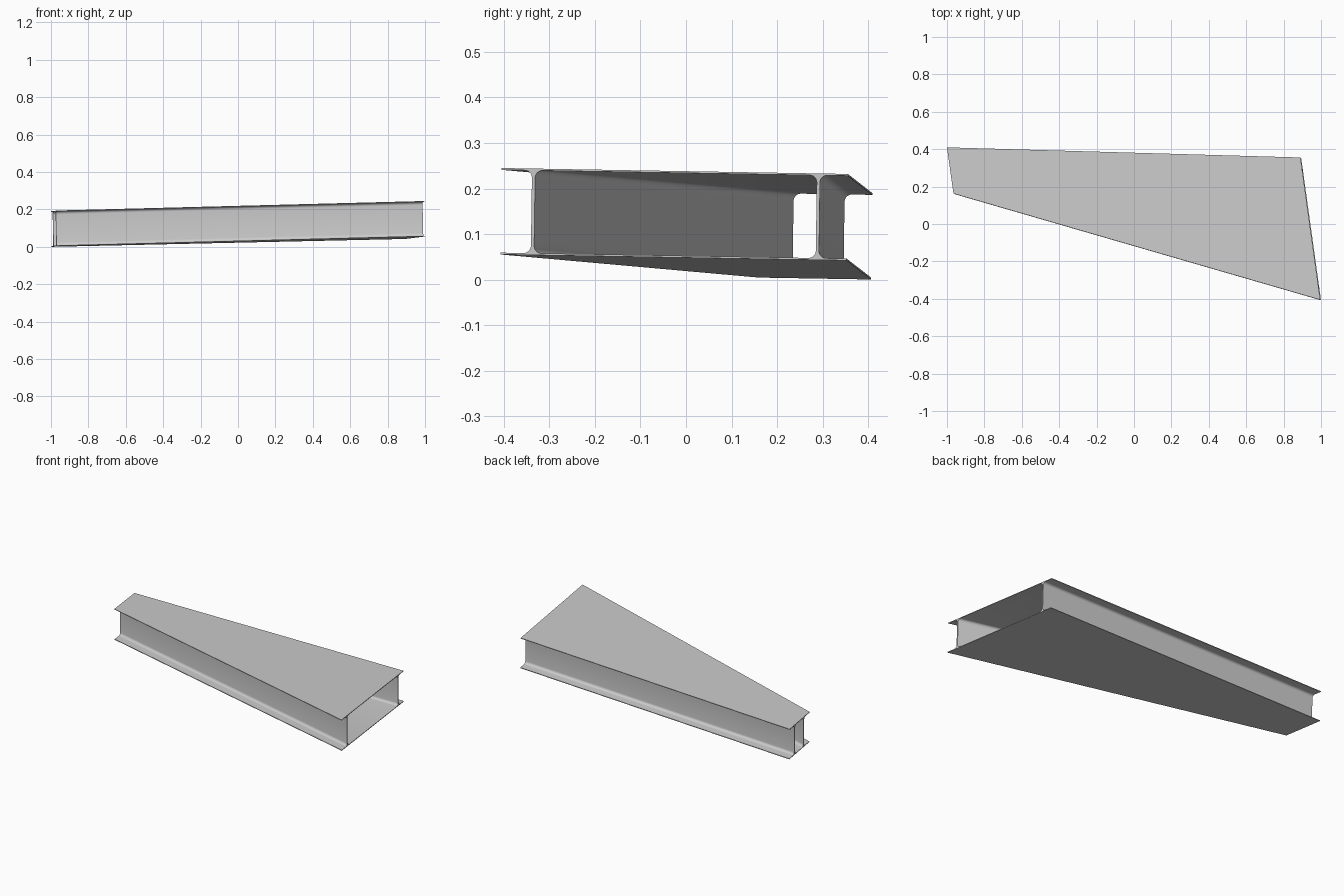
import bpy, bmesh, math
from mathutils import Vector

if "Cube" in bpy.data.objects:
    bpy.data.objects.remove(bpy.data.objects["Cube"])

SLOPE_X, SLOPE_Y, BASE = 0.0218, -0.0141, 0.0275   # tilt of the girder's base plane
HEIGHT, FLANGE, WEB, FILLET = 0.19, 0.004, 0.007, 0.016
FRONT_LIP, BACK_LIP = 0.067, 0.061                 # flange overhang outside each web
NORMAL = Vector((-SLOPE_X, -SLOPE_Y, 1)).normalized()


def fillet(s, h, ds, dh, steps=6):
    """Arc in the inner corner (s, h), from the web to the flange."""
    cs, ch = s + ds * FILLET, h + dh * FILLET
    angles = [math.pi / 2 * i / steps for i in range(steps + 1)]
    return [(cs - ds * FILLET * math.cos(a), ch - dh * FILLET * math.sin(a)) for a in angles]


def section(width):
    """Outer outline and inner hole of the box section, as (across, height) points."""
    lo, hi = FLANGE, HEIGHT - FLANGE
    f, b = FRONT_LIP, width - BACK_LIP
    outer = [(0, 0), (width, 0), (width, lo)]
    outer += fillet(b, lo, 1, 1)[::-1] + fillet(b, hi, 1, -1)
    outer += [(width, hi), (width, HEIGHT), (0, HEIGHT), (0, hi)]
    outer += fillet(f, hi, -1, -1)[::-1] + fillet(f, lo, -1, 1) + [(0, lo)]
    fi, bi = f + WEB, b - WEB
    inner = fillet(fi, lo, 1, 1) + fillet(bi, lo, -1, 1)[::-1]
    inner += fillet(bi, hi, -1, -1) + fillet(fi, hi, 1, -1)[::-1]
    return outer, inner


def place_section(bm, front, back):
    """Put the section between two base corners; return its vertex loops."""
    front, back = Vector(front), Vector(back)
    width = back.y - front.y
    loops = []
    for outline in section(width):
        loop = []
        for s, h in outline:
            p = front.lerp(back, s / width)
            z = BASE + SLOPE_X * p.x + SLOPE_Y * p.y
            loop.append(bm.verts.new(Vector((p.x, p.y, z)) + NORMAL * h))
        loops.append(loop)
    return loops


bm = bmesh.new()
narrow = place_section(bm, (-0.961, 0.160), (-0.996, 0.407))
wide = place_section(bm, (1.0, -0.408), (0.894, 0.353))

# Long plates, webs and fillets
for a, b in zip(narrow, wide):
    for i in range(len(a)):
        j = (i + 1) % len(a)
        bm.faces.new((a[i], a[j], b[j], b[i]))

# Cut ends
for loops in (narrow, wide):
    edges = [bm.edges.get((lp[i - 1], lp[i])) for lp in loops for i in range(len(lp))]
    bmesh.ops.triangle_fill(bm, use_beauty=True, use_dissolve=False, edges=edges)

bmesh.ops.recalc_face_normals(bm, faces=bm.faces[:])
mesh = bpy.data.meshes.new("tapered_box_girder")
bm.to_mesh(mesh)
bm.free()
girder = bpy.data.objects.new("tapered_box_girder", mesh)
bpy.context.collection.objects.link(girder)
bpy.context.view_layer.objects.active = girder
girder.select_set(True)
bpy.ops.object.shade_smooth_by_angle(angle=math.radians(30))
